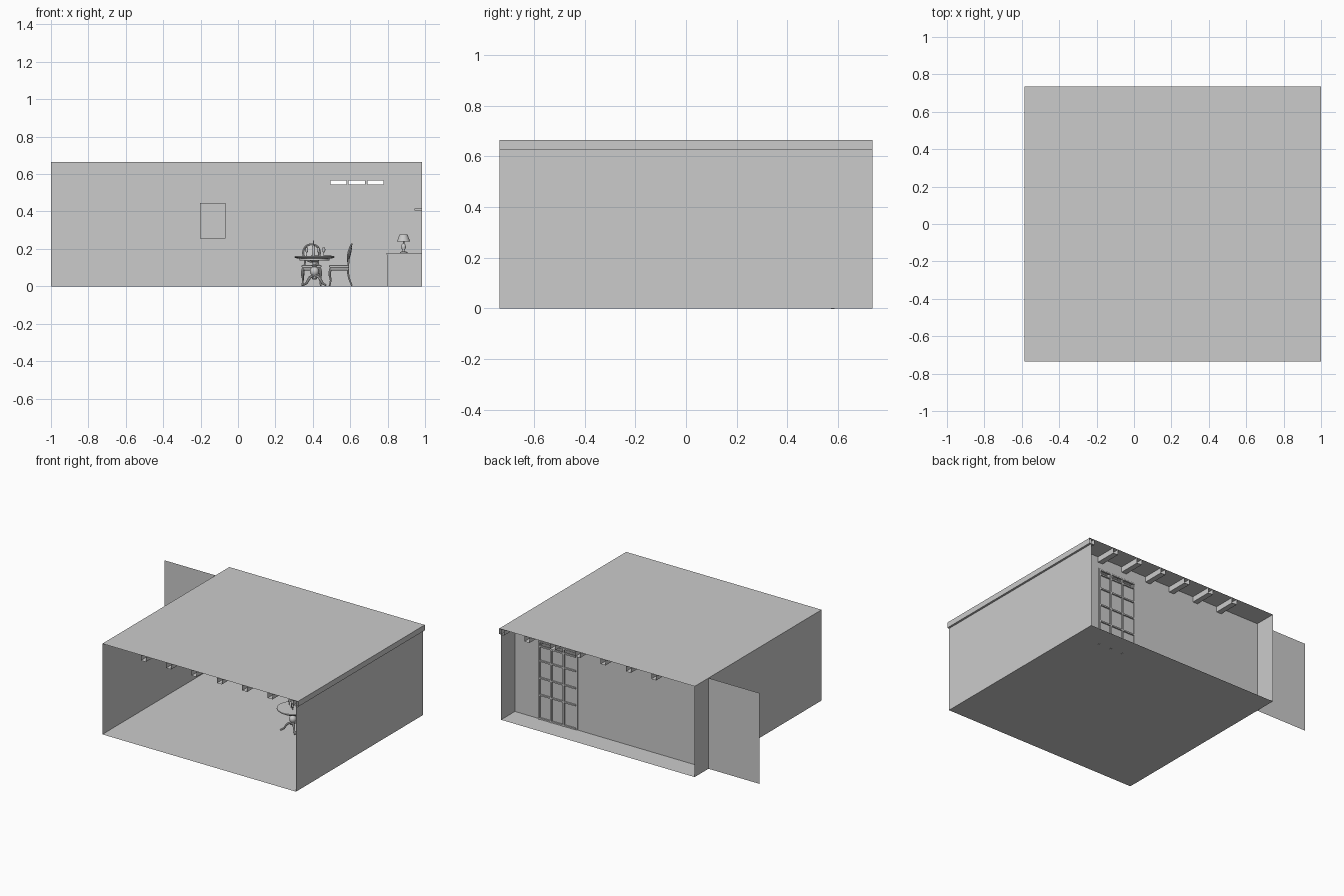
import bpy, bmesh, math
from mathutils import Matrix, Vector

if "Cube" in bpy.data.objects:
    bpy.data.objects.remove(bpy.data.objects["Cube"])

ID = Matrix.Identity(4)
X0, X1, Y0, Y1, H = -0.585, 0.985, -0.735, 0.735, 0.665
WALL_Y = 0.575


def add(name, bm, m=ID, smooth=False, fix=True):
    if fix:
        bmesh.ops.recalc_face_normals(bm, faces=bm.faces)
    me = bpy.data.meshes.new(name)
    bm.to_mesh(me)
    bm.free()
    me.transform(m)
    ob = bpy.data.objects.new(name, me)
    bpy.context.collection.objects.link(ob)
    if smooth:
        bpy.ops.object.select_all(action='DESELECT')
        ob.select_set(True)
        bpy.context.view_layer.objects.active = ob
        bpy.ops.object.shade_smooth_by_angle(angle=math.radians(40))
    return ob


def sheet(name, quads):
    """Thin surface made from quads of corner points."""
    bm = bmesh.new()
    for q in quads:
        bm.faces.new([bm.verts.new(p) for p in q])
    bmesh.ops.remove_doubles(bm, verts=bm.verts, dist=1e-5)
    return add(name, bm, fix=False)


def box(name, lo, hi, m=ID, bevel=0):
    bm = bmesh.new()
    bmesh.ops.create_cube(bm, size=1)
    for v in bm.verts:
        v.co = Vector([a + (b - a) * (c + 0.5) for a, b, c in zip(lo, hi, v.co)])
    if bevel:
        bmesh.ops.bevel(bm, geom=bm.edges[:], offset=bevel, segments=2, affect='EDGES', profile=0.5)
    return add(name, bm, m, smooth=bevel > 0)


def lathe(name, profile, m=ID, n=24):
    """Spin (radius, height) points round the z axis."""
    bm = bmesh.new()
    vs = [bm.verts.new((r, 0, z)) for r, z in profile]
    es = [bm.edges.new(p) for p in zip(vs, vs[1:])]
    bmesh.ops.spin(bm, geom=vs + es, cent=(0, 0, 0), axis=(0, 0, 1), angle=2 * math.pi, steps=n)
    bmesh.ops.remove_doubles(bm, verts=bm.verts, dist=1e-5)
    return add(name, bm, m, smooth=True)


def tube(name, pts, r, m=ID, cyclic=False, radii=None):
    """Round bar following points, with optional taper."""
    cu = bpy.data.curves.new(name, 'CURVE')
    cu.dimensions, cu.bevel_depth, cu.bevel_resolution = '3D', r, 2
    cu.use_fill_caps, cu.resolution_u = True, 4
    sp = cu.splines.new('BEZIER')
    sp.bezier_points.add(len(pts) - 1)
    for i, (bp, p) in enumerate(zip(sp.bezier_points, pts)):
        bp.co = p
        bp.handle_left_type = bp.handle_right_type = 'AUTO'
        bp.radius = radii[i] if radii else 1
    sp.use_cyclic_u = cyclic
    tmp = bpy.data.objects.new(name + "_path", cu)
    bpy.context.collection.objects.link(tmp)
    bpy.context.view_layer.update()
    me = tmp.evaluated_get(bpy.context.evaluated_depsgraph_get()).to_mesh()
    bm = bmesh.new()
    bm.from_mesh(me)
    bpy.data.objects.remove(tmp)
    return add(name, bm, m, smooth=True)


def at(x, y, z=0, rot=0):
    return Matrix.Translation((x, y, z)) @ Matrix.Rotation(rot, 4, 'Z')


# Room shell: thin sheets, open at the front and back
sheet("floor", [[(X0, Y0, 0), (X1, Y0, 0), (X1, Y1, 0), (X0, Y1, 0)]])
sheet("ceiling", [[(X0, Y0, H), (1, Y0, H), (1, Y1, H), (X0, Y1, H)]])
for name, x in (("left_wall", X0), ("right_wall", X1)):
    sheet(name, [[(x, Y0, 0), (x, Y1, 0), (x, Y1, H), (x, Y0, H)]])


# Back wall with three transom openings, running past the room on the left
def wall_rect(xa, xb, za, zb, y=WALL_Y):
    return [(xa, y, za), (xb, y, za), (xb, y, zb), (xa, y, zb)]


HOLES = [(0.495, 0.58), (0.592, 0.68), (0.693, 0.778)]
ZA, ZB = 0.543, 0.567
edges = [-1] + [v for h in HOLES for v in h] + [X1]
quads = [wall_rect(-1, X1, 0, ZA), wall_rect(-1, X1, ZB, H)]
quads += [wall_rect(edges[i], edges[i + 1], ZA, ZB) for i in range(0, len(edges), 2)]
sheet("back_wall", quads)

# Ceiling beams: open-ended troughs, the last one straddling the right wall
for k in range(7):
    c, w, d = 0.98 - 0.2055 * k, 0.02, 0.04
    path = [(c - w, H), (c - w, H - d), (c + w, H - d), (c + w, H)]
    sheet(f"ceiling_beam_{k}", [[(a[0], Y0, a[1]), (b[0], Y0, b[1]), (b[0], Y1, b[1]), (a[0], Y1, a[1])]
                                for a, b in zip(path, path[1:])])

# Glazed door: frame on the room side, glazing bars showing on the outside
for name, a, b in (("left", 0.475, 0.488), ("right", 0.778, 0.79)):
    box(f"door_{name}_jamb", (a, WALL_Y - 0.008, 0), (b, WALL_Y + 0.004, 0.582))
box("door_head", (0.488, WALL_Y - 0.008, 0.57), (0.778, WALL_Y + 0.004, 0.582))
for i, x in enumerate((0.586, 0.687, 0.784)):
    box(f"door_mullion_{i}", (x - 0.006, WALL_Y - 0.003, -0.002), (x + 0.006, WALL_Y + 0.01, 0.575))
for i, z in enumerate((0.008, 0.18, 0.305, 0.43, 0.536, 0.571)):
    box(f"door_rail_{i}", (0.488, WALL_Y - 0.003, z - 0.006), (0.784, WALL_Y + 0.01, z + 0.004))

# Picture on the back wall
PX, PZ = (-0.2, -0.07), (0.26, 0.44)
box("picture_canvas", (PX[0], WALL_Y - 0.008, PZ[0]), (PX[1], WALL_Y - 0.001, PZ[1]))
for i, x in enumerate(PX):
    box(f"picture_side_{i}", (x - 0.004, WALL_Y - 0.012, PZ[0] - 0.004), (x + 0.004, WALL_Y, PZ[1] + 0.004))
for i, z in enumerate(PZ):
    box(f"picture_rail_{i}", (PX[0], WALL_Y - 0.012, z - 0.004), (PX[1], WALL_Y, z + 0.004))

# Sideboard, lamp and wall shelf
box("sideboard", (0.797, 0.2, 0), (X1, 0.56, 0.17))
box("sideboard_top", (0.793, 0.195, 0.17), (X1, 0.565, 0.178))
box("wall_shelf", (0.945, 0.25, 0.405), (X1, 0.51, 0.415))
LAMP = at(0.885, 0.38, 0.178)
lathe("lamp_base", [(0, 0), (0.02, 0), (0.02, 0.005), (0.007, 0.009), (0.006, 0.015), (0.013, 0.03),
                    (0.011, 0.043), (0.004, 0.05), (0.004, 0.09), (0, 0.09)], LAMP)
lathe("lamp_shade", [(0.035, 0.062), (0.021, 0.1), (0.02, 0.1), (0.034, 0.062), (0.035, 0.062)], LAMP)

# Round pedestal table
TABLE = at(0.409, 0.05)
lathe("table_top", [(0, 0.148), (0.09, 0.148), (0.102, 0.151), (0.107, 0.156), (0.105, 0.161), (0, 0.161)], TABLE, 40)
lathe("table_apron", [(0, 0.138), (0.08, 0.138), (0.08, 0.148), (0, 0.148)], TABLE, 40)
lathe("table_pedestal", [(0, 0.035), (0.01, 0.037), (0.016, 0.045), (0.012, 0.055), (0.02, 0.065), (0.025, 0.08),
                         (0.02, 0.095), (0.01, 0.104), (0.015, 0.11), (0.009, 0.116), (0.012, 0.13),
                         (0.03, 0.139), (0, 0.139)], TABLE)
for i in range(4):
    m = TABLE @ Matrix.Rotation(math.pi / 4 + i * math.pi / 2, 4, 'Z')
    tube(f"table_leg_{i}", [(0.008, 0, 0.055), (0.035, 0, 0.047), (0.06, 0, 0.018), (0.085, 0, 0.006)],
         0.008, m, radii=[1, 1, 0.8, 0.7])

# Bottle and glasses on the table
lathe("bottle", [(0, 0), (0.008, 0), (0.009, 0.003), (0.009, 0.045), (0.0035, 0.06), (0.0035, 0.083), (0, 0.083)],
      TABLE @ at(-0.005, 0, 0.161), 16)
GLASS = [(0, 0), (0.008, 0), (0.0015, 0.003), (0.0015, 0.018), (0.007, 0.025), (0.008, 0.034), (0.006, 0.046),
         (0.005, 0.046), (0.007, 0.034), (0, 0.022)]
for i, (x, y) in enumerate(((-0.042, 0.02), (0.02, -0.03), (0.05, 0.015))):
    lathe(f"glass_{i}", GLASS, TABLE @ at(x, y, 0.161), 16)
for i, (x, y) in enumerate(((0.0, 0.07), (0.072, 0.0))):
    lathe(f"plate_{i}", [(0, 0), (0.014, 0), (0.024, 0.004), (0.014, 0.002), (0, 0.002)], TABLE @ at(x, y, 0.161))


# Oval-backed dining chair, facing -y
def chair(tag, m):
    box(f"{tag}_seat_rail", (-0.05, -0.052, 0.085), (0.05, 0.05, 0.1), m, 0.004)
    box(f"{tag}_seat_cushion", (-0.053, -0.055, 0.099), (0.053, 0.052, 0.114), m, 0.006)
    for i, s in enumerate((-1, 1)):
        tube(f"{tag}_front_leg_{i}", [(s * 0.045, -0.046, 0.095), (s * 0.05, -0.052, 0.07),
                                      (s * 0.046, -0.047, 0.03), (s * 0.05, -0.053, 0.003)],
             0.007, m, radii=[1, 1, 0.6, 0.7])
        tube(f"{tag}_back_leg_{i}", [(s * 0.043, 0.045, 0.095), (s * 0.044, 0.05, 0.05), (s * 0.05, 0.067, 0.003)],
             0.006, m, radii=[1, 0.8, 0.7])
        tube(f"{tag}_back_post_{i}", [(s * 0.043, 0.045, 0.095), (s * 0.036, 0.048, 0.12), (s * 0.034, 0.05, 0.145)],
             0.005, m)
    back = m @ Matrix.Translation((0, 0.056, 0.178)) @ Matrix.Rotation(math.radians(-12), 4, 'X')
    ring = [(0.045 * math.cos(a * math.pi / 6), 0.008 * math.cos(a * math.pi / 6) ** 2 * -1,
             0.047 * math.sin(a * math.pi / 6)) for a in range(12)]
    tube(f"{tag}_back_frame", ring, 0.005, back, cyclic=True)
    pad = back @ Matrix.Diagonal((0.043, 0.007, 0.045, 1))
    bm = bmesh.new()
    bmesh.ops.create_uvsphere(bm, u_segments=24, v_segments=12, radius=1)
    add(f"{tag}_back_pad", bm, pad, smooth=True)


chair("rear_chair", at(0.393, 0.19))
chair("side_chair", at(0.542, 0.065, 0, -math.pi / 2))
